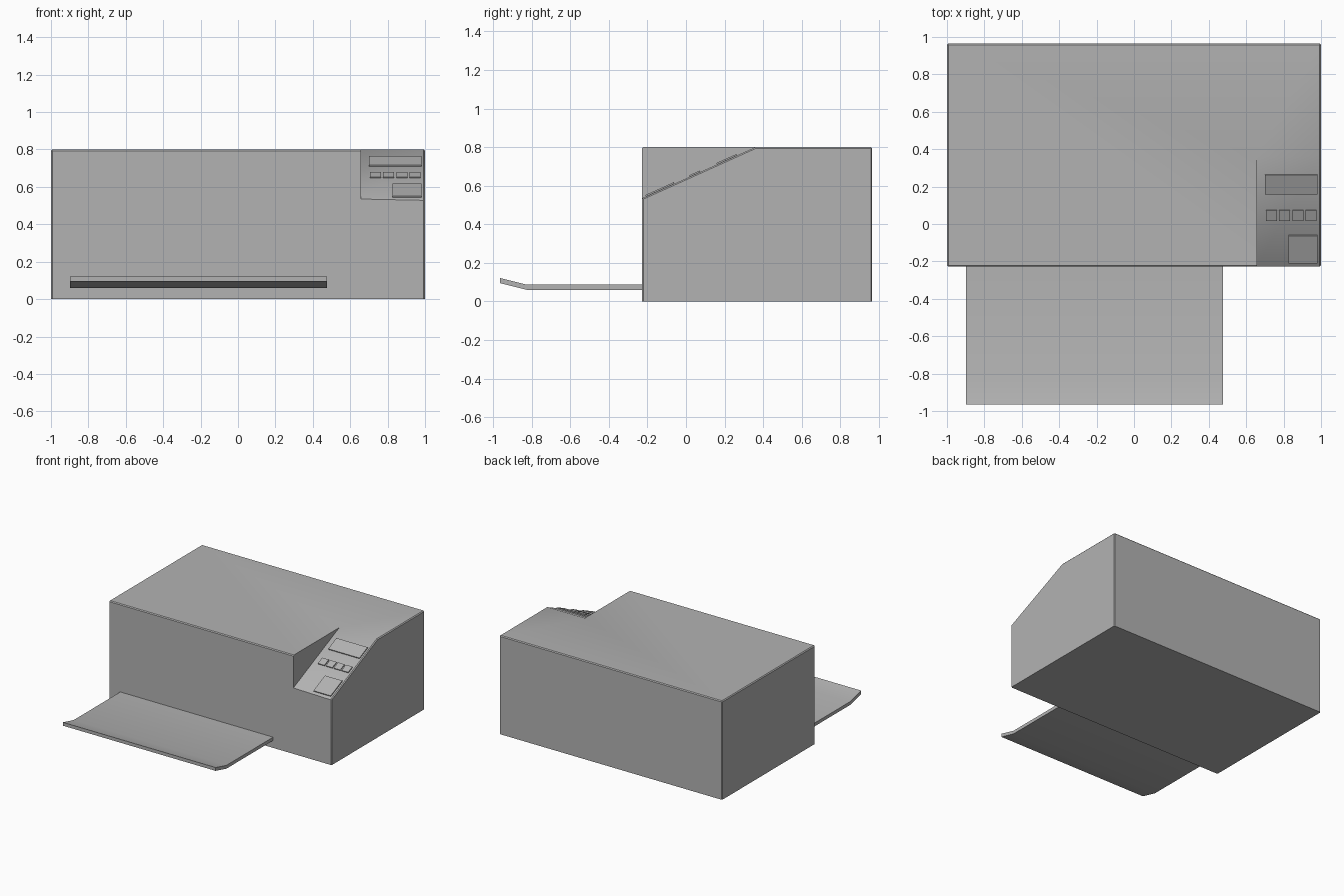
import bpy, bmesh, math

if "Cube" in bpy.data.objects:
    bpy.data.objects.remove(bpy.data.objects["Cube"])

FRONT, BACK, TOP = -0.228, 0.965, 0.80
WALL, SLOPE_Z, SLOPE_Y = 0.657, 0.535, 0.36
ANGLE = math.atan2(TOP - SLOPE_Z, SLOPE_Y - FRONT)

grey = bpy.data.materials.new("dark_grey_plastic")
grey.diffuse_color = (0.45, 0.45, 0.45, 1)
grey.use_nodes = True
grey.node_tree.nodes["Principled BSDF"].inputs["Base Color"].default_value = grey.diffuse_color


def finish(name, bm):
    bmesh.ops.recalc_face_normals(bm, faces=bm.faces)
    mesh = bpy.data.meshes.new(name)
    bm.to_mesh(mesh)
    bm.free()
    mesh.materials.append(grey)
    obj = bpy.data.objects.new(name, mesh)
    bpy.context.collection.objects.link(obj)
    return obj


def smooth(obj):
    bpy.context.view_layer.objects.active = obj
    obj.select_set(True)
    bpy.ops.object.shade_smooth_by_angle(angle=math.radians(30))
    obj.select_set(False)


# Body: box with a sloped recess at the front right corner
pts = {
    "a0": (-1, FRONT, 0), "a1": (-1, BACK, 0), "a2": (-1, BACK, TOP), "a3": (-1, FRONT, TOP),
    "w0": (WALL, FRONT, SLOPE_Z), "w1": (WALL, SLOPE_Y, TOP),
    "w2": (WALL, FRONT, TOP), "w3": (WALL, BACK, TOP),
    "r0": (1, FRONT, 0), "r1": (1, BACK, 0), "r2": (1, BACK, TOP),
    "r3": (1, SLOPE_Y, TOP), "r4": (1, FRONT, SLOPE_Z),
}
faces = ["a0 a1 a2 a3", "r0 r1 r2 r3 r4", "a0 a1 r1 r0", "a1 a2 w3 r2 r1",
         "a0 r0 r4 w0 w2 a3", "a3 w2 w1 w3 a2", "w1 r3 r2 w3", "w0 r4 r3 w1", "w0 w1 w2"]
bm = bmesh.new()
verts = {k: bm.verts.new(p) for k, p in pts.items()}
for f in faces:
    bm.faces.new([verts[k] for k in f.split()])
bmesh.ops.recalc_face_normals(bm, faces=bm.faces)
# Fine chamfer on outer edges, leaving the base and recess wall sharp
edges = [e for e in bm.edges if e.calc_face_angle_signed() > 0.6
         and max(v.co.z for v in e.verts) > 0
         and any(abs(v.co.x - WALL) > 0.01 for v in e.verts)]
bmesh.ops.bevel(bm, geom=edges, offset=0.007, segments=1, affect='EDGES', clamp_overlap=True)
smooth(finish("body", bm))

# Paper tray: bent profile swept across x
profile = [(FRONT + 0.02, 0.06), (-0.825, 0.06), (-0.965, 0.095),
           (-0.965, 0.122), (-0.825, 0.087), (FRONT + 0.02, 0.087)]
bm = bmesh.new()
face = bm.faces.new([bm.verts.new((-0.897, y, z)) for y, z in profile])
ext = bmesh.ops.extrude_face_region(bm, geom=[face])
bmesh.ops.translate(bm, vec=(1.372, 0, 0),
                    verts=[g for g in ext["geom"] if isinstance(g, bmesh.types.BMVert)])
smooth(finish("paper_tray", bm))


# Control panel parts: thin slabs lying on the slope
def slab(name, x0, x1, y0, y1, height=0.008, depth=0.006):
    bm = bmesh.new()
    bmesh.ops.create_cube(bm, size=1)
    y = (y0 + y1) / 2
    obj = finish(name, bm)
    mid = (height - depth) / 2
    obj.location = ((x0 + x1) / 2, y - mid * math.sin(ANGLE),
                    SLOPE_Z + (y - FRONT) * math.tan(ANGLE) + mid * math.cos(ANGLE))
    obj.rotation_euler.x = ANGLE
    obj.scale = (x1 - x0, (y1 - y0) / math.cos(ANGLE), height + depth)


slab("display_screen", 0.70, 0.98, 0.16, 0.265)
for i in range(4):
    slab(f"small_button_{i + 1}", 0.705 + 0.071 * i, 0.764 + 0.071 * i, 0.02, 0.075)
slab("large_button", 0.825, 0.98, -0.208, -0.06)
